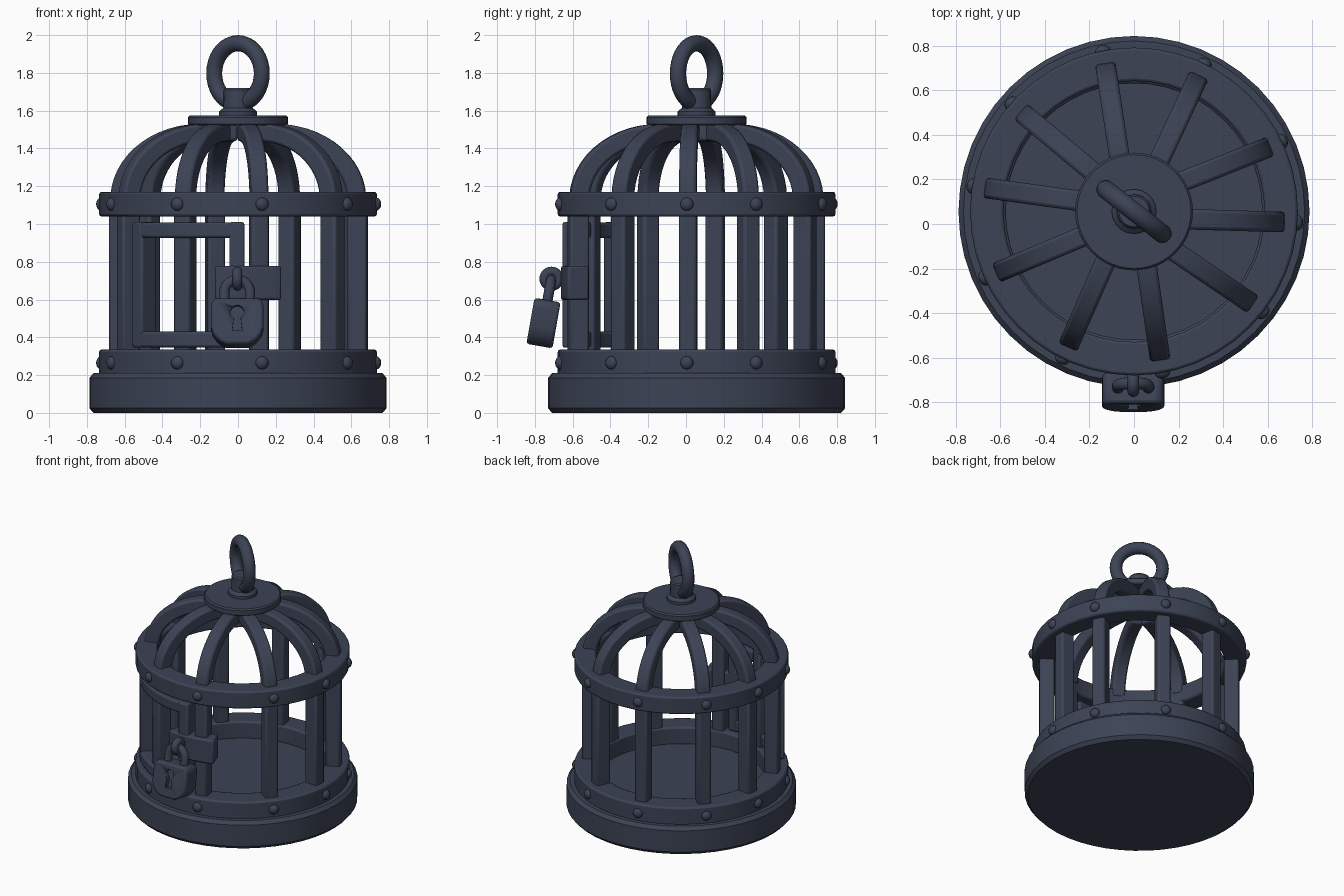
import bpy, bmesh, math
from mathutils import Vector, Matrix

if "Cube" in bpy.data.objects:
    bpy.data.objects.remove(bpy.data.objects["Cube"])

CY = 0.056                      # cage axis is at x=0, y=CY
OUT = [-4, 25.5, 64.5, 101, 138.6, 171, 204, 244, 280, 322]    # bar angles
TOP = [-8, 32, 63.6, 105, 136, 169, 206, 240, 283, 315.3]      # rib angles at the crown

iron = bpy.data.materials.new("dark_iron")
iron.diffuse_color = (0.045, 0.056, 0.09, 1)
iron.use_nodes = True
iron.node_tree.nodes["Principled BSDF"].inputs["Base Color"].default_value = iron.diffuse_color


def polar(r, deg, z=0):
    a = math.radians(deg)
    return Vector((r * math.cos(a), CY + r * math.sin(a), z))


def finish(obj, bevel=0, angle=35):
    obj.data.materials.append(iron)
    if bevel:
        m = obj.modifiers.new("bevel", 'BEVEL')
        m.width, m.segments, m.limit_method = bevel, 2, 'ANGLE'
    bpy.ops.object.select_all(action='DESELECT')
    bpy.context.view_layer.objects.active = obj
    obj.select_set(True)
    bpy.ops.object.shade_smooth_by_angle(angle=math.radians(angle))
    return obj


def make(name, bm, bevel=0):
    bmesh.ops.recalc_face_normals(bm, faces=bm.faces)
    me = bpy.data.meshes.new(name)
    bm.to_mesh(me)
    bm.free()
    obj = bpy.data.objects.new(name, me)
    bpy.context.collection.objects.link(obj)
    return finish(obj, bevel)


def loft(name, sections, closed=False, bevel=0):
    """Skin a list of equal-length point loops."""
    bm = bmesh.new()
    rows = [[bm.verts.new(p) for p in s] for s in sections]
    n = len(rows[0])
    for i in range(len(rows) - (not closed)):
        a, b = rows[i], rows[(i + 1) % len(rows)]
        for j in range(n):
            k = (j + 1) % n
            bm.faces.new((a[j], a[k], b[k], b[j]))
    if not closed:
        bm.faces.new(rows[0])
        bm.faces.new(rows[-1])
    return make(name, bm, bevel)


def arc_block(name, r0, r1, z0, z1, a0=0, a1=360, n=48, bevel=0.012):
    """Rectangle swept around the cage axis."""
    full = a1 - a0 == 360
    prof = [(r0, z0), (r1, z0), (r1, z1), (r0, z1)]
    secs = [[polar(r, a0 + (a1 - a0) * i / n, z) for r, z in prof]
            for i in range(n if full else n + 1)]
    return loft(name, secs, full, bevel)


def disc(name, prof, n=48, bevel=0):
    """Stack of circles (radius, height) capped at both ends."""
    return loft(name, [[polar(r, 360 * i / n, z) for i in range(n)] for r, z in prof], False, bevel)


def torus(name, loc, rot, major, minor):
    bpy.ops.mesh.primitive_torus_add(location=loc, rotation=rot, major_radius=major,
                                     minor_radius=minor, major_segments=36, minor_segments=14)
    bpy.context.object.name = name
    return finish(bpy.context.object, 0, 80)


# base plate and the two bands
disc("base", [(0.765, 0), (0.787, 0.025), (0.787, 0.185), (0.765, 0.21)])
arc_block("lower_band", 0.575, 0.735, 0.2, 0.335)
arc_block("upper_band", 0.585, 0.735, 1.04, 1.17)

for i, (ao, at) in enumerate(zip(OUT, TOP)):
    # upright bar
    c = polar(0.635, ao)
    u = (c - Vector((0, CY, 0))).normalized()
    v = Vector((-u.y, u.x, 0))
    corners = [c + u * sx * 0.052 + v * sy * 0.047
               for sx, sy in ((-1, -1), (1, -1), (1, 1), (-1, 1))]
    loft(f"bar_{i}", [[p + Vector((0, 0, z)) for p in corners] for z in (0.25, 1.1)], False, 0.015)

    # curved dome rib
    s, t = polar(0.25, at), polar(0.68, ao)
    d = t - s
    side = Vector((-d.y, d.x, 0)).normalized() * 0.046

    def rib_point(r, z):
        return s + d * ((r - 0.25) / 0.43) + Vector((0, 0, z))
    path = []
    for k in range(15):
        a = math.radians(-4 + 94 * k / 14)
        path.append(((0.2 + 0.48 * math.cos(a), 1.13 + 0.40 * math.sin(a)),
                     (0.2 + 0.38 * math.cos(a), 1.13 + 0.305 * math.sin(a))))
    path.append(((0.13, 1.53), (0.13, 1.44)))
    loft(f"rib_{i}", [[rib_point(*o) - side, rib_point(*o) + side,
                       rib_point(*n) + side, rib_point(*n) - side] for o, n in path], False, 0.015)

    # rivets on both bands
    for band, z in (("lower", 0.265), ("upper", 1.105)):
        bpy.ops.mesh.primitive_uv_sphere_add(segments=14, ring_count=8, radius=1,
                                             location=polar(0.733, ao, z),
                                             rotation=(0, 0, math.radians(ao)),
                                             scale=(0.027, 0.035, 0.035))
        bpy.context.object.name = f"{band}_rivet_{i}"
        finish(bpy.context.object, 0, 80)

# crown plate, neck and hanging ring
disc("crown_plate", [(0.255, 1.522), (0.264, 1.53), (0.264, 1.565), (0.255, 1.575)])
disc("neck", [(0.1, 1.56), (0.1, 1.595), (0.078, 1.615), (0.076, 1.71), (0.068, 1.72)], 20)
torus("hanging_ring", (0, CY, 1.797), (math.pi / 2, 0, math.radians(-38)), 0.16, 0.043)

# curved door frame
A0, A1, W = 217.5, 272.8, 6.6
arc_block("door_left_stile", 0.6, 0.71, 0.345, 1.01, A0, A0 + W, 2)
arc_block("door_right_stile", 0.6, 0.71, 0.345, 1.01, A1 - W, A1, 2)
arc_block("door_top_rail", 0.602, 0.708, 0.927, 1.008, A0 + 1, A1 - 1, 12)
arc_block("door_bottom_rail", 0.602, 0.708, 0.347, 0.43, A0 + 1, A1 - 1, 12)

# latch plate and its staple ring
arc_block("latch_plate", 0.6, 0.718, 0.598, 0.778, 260, 288.8, 8)
torus("latch_staple", (-0.003, -0.712, 0.71), (0, math.pi / 2, 0), 0.038, 0.026)

# padlock, hanging at a slight tilt
TILT = Matrix.Translation((-0.004, -0.733, 0.597)) @ Matrix.Rotation(math.radians(-10), 4, 'X')
half = [(0.115, 0), (0.138, -0.025), (0.14, -0.15), (0.128, -0.19), (0.1, -0.225), (0.06, -0.247)]
outline = half + [(-x, z) for x, z in reversed(half)]
body = loft("padlock_body", [[(x, y, z) for x, z in outline] for y in (-0.07, 0.07)], False, 0.014)
body.matrix_world = TILT

# keyhole cut
hole = [(0.036 * math.cos(a), -0.075 + 0.036 * math.sin(a))
        for a in (math.radians(-60 + 300 * k / 16) for k in range(17))]
hole += [(-0.026, -0.175), (0.026, -0.175)]
cutter = loft("keyhole_cutter", [[(x, y, z) for x, z in hole] for y in (-0.12, -0.035)])
cutter.matrix_world = TILT
cutter.hide_render = True
cutter.hide_set(True)
cut = body.modifiers.new("keyhole", 'BOOLEAN')
cut.operation, cut.object, cut.solver = 'DIFFERENCE', cutter, 'EXACT'

# shackle
R = 0.068
pts = [(R, -0.03)] + [(R * math.cos(math.pi * k / 14), 0.042 + R * math.sin(math.pi * k / 14))
                      for k in range(15)] + [(-R, -0.03)]
secs = []
for k, (x, z) in enumerate(pts):
    a = math.pi * min(max(k - 1, 0), 14) / 14
    n = Vector((math.cos(a), 0, math.sin(a)))
    secs.append([Vector((x, 0, z)) + (n * math.cos(b) + Vector((0, 1, 0)) * math.sin(b)) * 0.027
                 for b in (2 * math.pi * j / 12 for j in range(12))])
loft("padlock_shackle", secs).matrix_world = TILT
